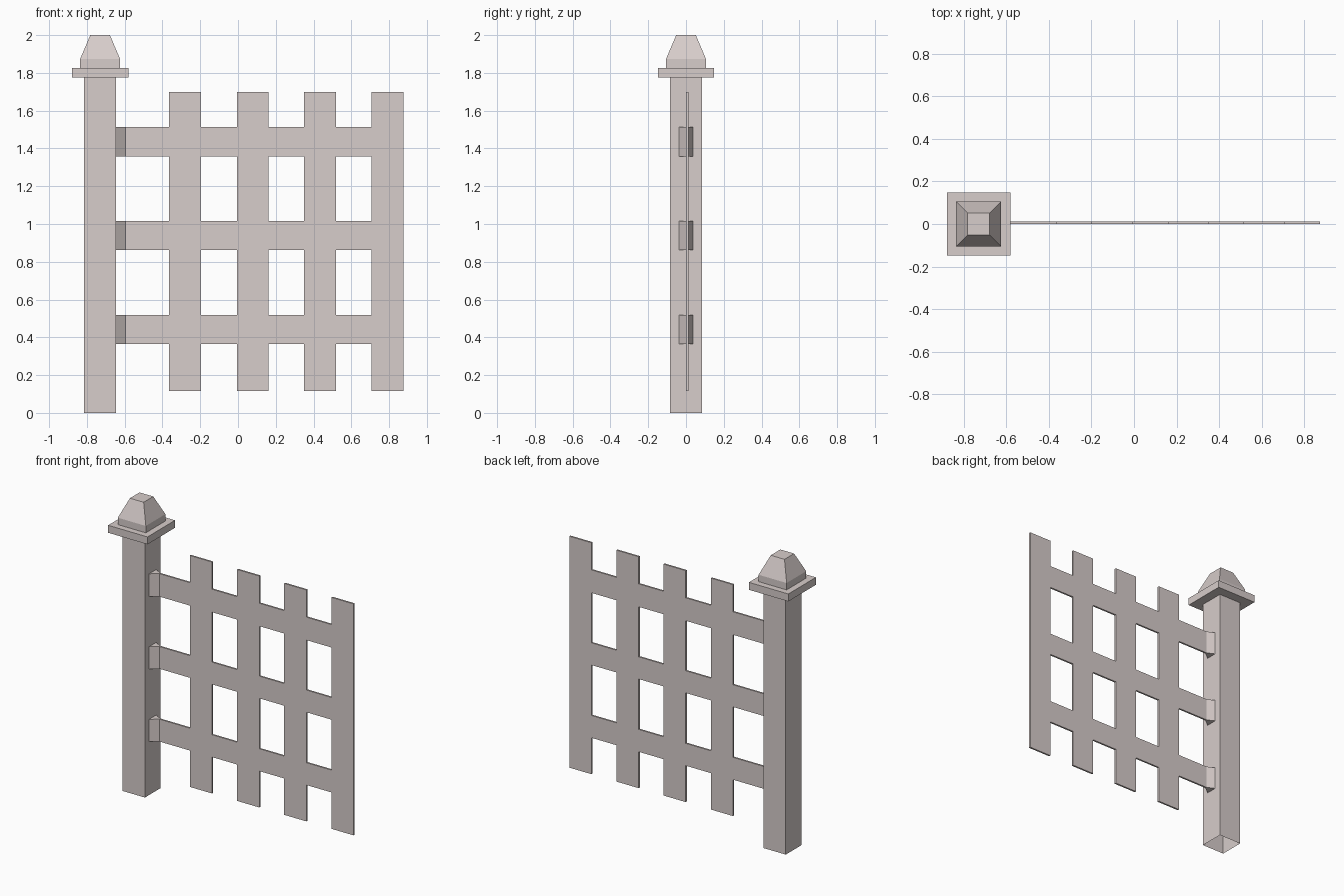
import bpy, bmesh

if "Cube" in bpy.data.objects:
    bpy.data.objects.remove(bpy.data.objects["Cube"])

mat = bpy.data.materials.new("pale warm grey paint")
mat.diffuse_color = (0.68, 0.61, 0.595, 1)
mat.use_nodes = True
mat.node_tree.nodes["Principled BSDF"].inputs["Base Color"].default_value = mat.diffuse_color


def finish(name, bm):
    bmesh.ops.recalc_face_normals(bm, faces=bm.faces)
    me = bpy.data.meshes.new(name)
    bm.to_mesh(me)
    bm.free()
    me.materials.append(mat)
    ob = bpy.data.objects.new(name, me)
    bpy.context.collection.objects.link(ob)
    return ob


def square_stack(name, cx, levels, open_bottom=False):
    """Loft square rings given as (half width, z)."""
    bm = bmesh.new()
    rings = [[bm.verts.new((cx + sx * h, sy * h, z))
              for sx, sy in ((-1, -1), (1, -1), (1, 1), (-1, 1))]
             for h, z in levels]
    for a, b in zip(rings, rings[1:]):
        for i in range(4):
            j = (i + 1) % 4
            bm.faces.new((a[i], a[j], b[j], b[i]))
    bm.faces.new(rings[-1])
    if not open_bottom:
        bm.faces.new(rings[0][::-1])
    return finish(name, bm)


POST_X = -0.73
T = 0.012  # lattice thickness
RAILS = [(0.365, 0.518), (0.863, 1.015), (1.357, 1.514)]
SLATS = [(-0.365, -0.197), (-0.006, 0.161), (0.35, 0.518), (0.708, 0.875)]

# post (hollow underneath), cap plate and tapered finial
square_stack("gate_post", POST_X, [(0.084, 0), (0.084, 1.777)], open_bottom=True)
square_stack("cap_plate", POST_X, [(0.149, 1.775), (0.149, 1.826)])
square_stack("cap_finial", POST_X, [(0.106, 1.826), (0.106, 1.873), (0.052, 2.0)])

# flush lattice of slats and rails, filled cell by cell and extruded
xs = sorted([-0.595] + [v for s in SLATS for v in s])
zs = sorted([0.116, 1.7] + [v for r in RAILS for v in r])
bm = bmesh.new()
grid = {(i, k): bm.verts.new((x, 0, z))
        for i, x in enumerate(xs) for k, z in enumerate(zs)}
for i in range(len(xs) - 1):
    for k in range(len(zs) - 1):
        if i % 2 or k % 2:
            bm.faces.new((grid[i, k], grid[i + 1, k],
                          grid[i + 1, k + 1], grid[i, k + 1]))
bmesh.ops.delete(bm, geom=[v for v in bm.verts if not v.link_faces], context='VERTS')
ext = bmesh.ops.extrude_face_region(bm, geom=bm.faces[:], use_keep_orig=True)
for v in ext["geom"]:
    if isinstance(v, bmesh.types.BMVert):
        v.co.y = T
finish("gate_lattice", bm)

# tapered brackets joining each rail to the post
for n, (z0, z1) in enumerate(RAILS):
    bm = bmesh.new()
    outline = [(-0.646, -0.038), (-0.595, 0), (-0.595, T), (-0.646, 0.037)]
    lo = [bm.verts.new((x, y, z0)) for x, y in outline]
    hi = [bm.verts.new((x, y, z1)) for x, y in outline]
    bm.faces.new(lo[::-1])
    bm.faces.new(hi)
    for i in range(4):
        j = (i + 1) % 4
        bm.faces.new((lo[i], lo[j], hi[j], hi[i]))
    finish("rail_bracket_%d" % (n + 1), bm)
